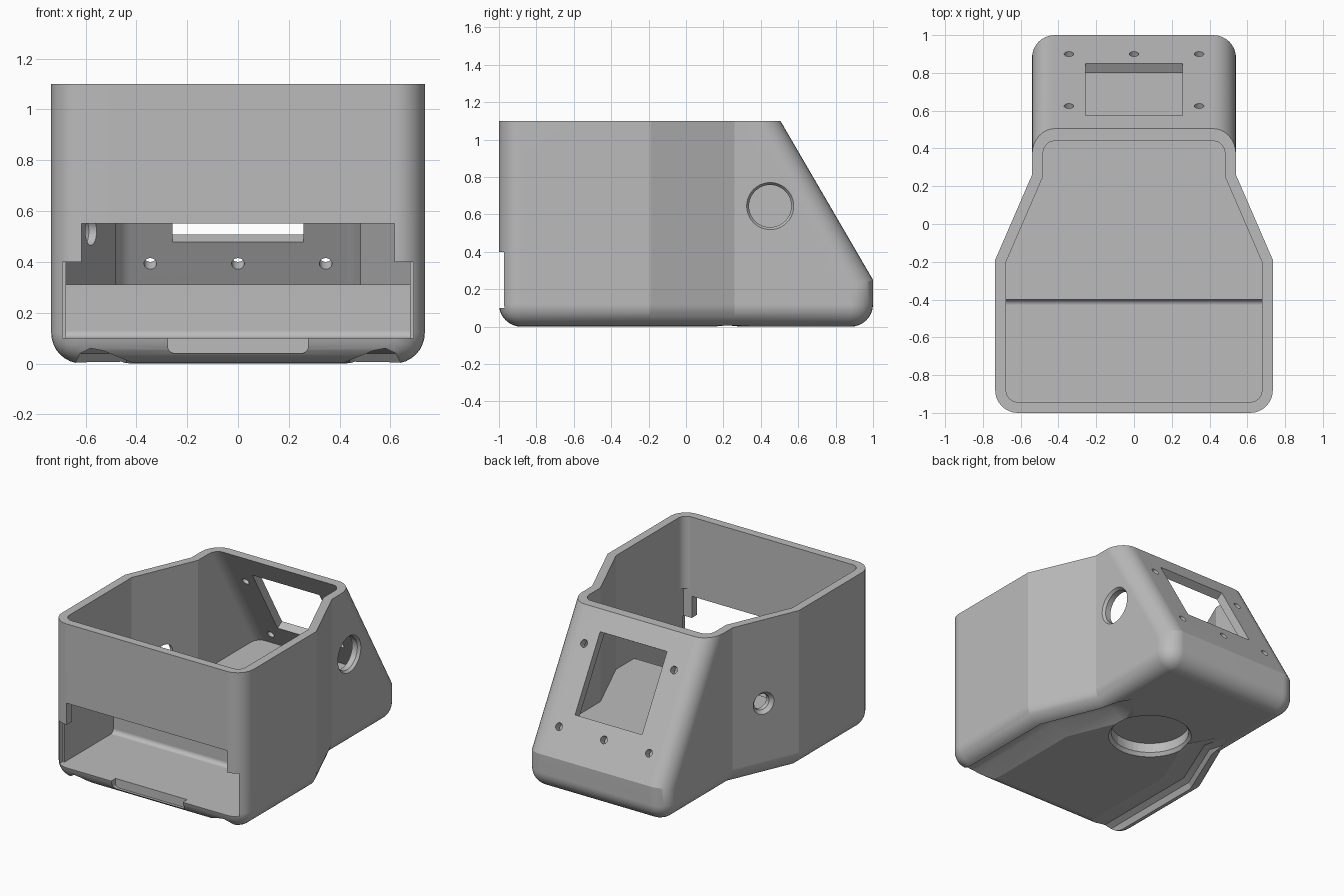
import bpy, bmesh, math
from mathutils import Vector, Matrix

cube = bpy.data.objects.get("Cube")
if cube:
    bpy.data.objects.remove(cube, do_unlink=True)

grey = bpy.data.materials.new("light_grey")
grey.use_nodes = True
COLOUR = (0.5, 0.5, 0.5, 1)
grey.diffuse_color = COLOUR
grey.node_tree.nodes["Principled BSDF"].inputs["Base Color"].default_value = COLOUR

SLOPE = Vector((0, 0.85, 0.495)).normalized()   # outward normal of the slanted back
RIM_Y, HEIGHT = 0.505, 1.1


def to_object(bm, name):
    bmesh.ops.recalc_face_normals(bm, faces=bm.faces)
    mesh = bpy.data.meshes.new(name)
    bm.to_mesh(mesh)
    bm.free()
    obj = bpy.data.objects.new(name, mesh)
    bpy.context.collection.objects.link(obj)
    mesh.materials.append(grey)
    return obj


def bevel(bm, edges, size, segments=8):
    bmesh.ops.bevel(bm, geom=edges, offset=size, segments=segments,
                    profile=0.5, affect='EDGES', clamp_overlap=True)


def shell_solid(name, half, z0, z1, slope_y, radius, round_bottom):
    """Mirrored footprint raised to a prism, sliced by the slanted back, corners rounded."""
    bm = bmesh.new()
    ring = half + [(-x, y) for x, y in reversed(half)]
    face = bm.faces.new([bm.verts.new((x, y, z0)) for x, y in ring])
    up = bmesh.ops.extrude_face_region(bm, geom=[face])
    bmesh.ops.translate(bm, vec=(0, 0, z1 - z0),
                        verts=[v for v in up["geom"] if isinstance(v, bmesh.types.BMVert)])
    cut = bmesh.ops.bisect_plane(bm, geom=bm.verts[:] + bm.edges[:] + bm.faces[:],
                                 plane_co=(0, slope_y, HEIGHT), plane_no=SLOPE, clear_outer=True)
    bmesh.ops.edgeloop_fill(bm, edges=[e for e in cut["geom_cut"]
                                       if isinstance(e, bmesh.types.BMEdge)])
    bmesh.ops.recalc_face_normals(bm, faces=bm.faces)
    chosen = []
    for e in bm.edges:
        a, b = (v.co for v in e.verts)
        upright = abs(a.z - b.z) > 0.1 and abs(a.y + b.y) > 1
        bottom = max(a.z, b.z) < z0 + 0.001
        if upright or (bottom and round_bottom):
            chosen.append(e)
    bevel(bm, chosen, radius)
    return to_object(bm, name)


def box(name, low, high, size=0, rule=None):
    """Box between two corners; edges whose midpoint meets the rule are rounded."""
    bm = bmesh.new()
    low, high = Vector(low), Vector(high)
    bmesh.ops.create_cube(bm, size=1, matrix=Matrix.Translation((low + high) / 2)
                          @ Matrix.Diagonal((*(high - low), 1)))
    if rule:
        bevel(bm, [e for e in bm.edges if rule((e.verts[0].co + e.verts[1].co) / 2)], size)
    return to_object(bm, name)


def drill(name, centre, axis, r1, r2, back, front):
    """Round cutter along an axis, from -back (r1) to +front (r2)."""
    bm = bmesh.new()
    axis = Vector(axis).normalized()
    where = Vector(centre) + axis * (front - back) / 2
    bmesh.ops.create_cone(bm, cap_ends=True, segments=48, radius1=r1, radius2=r2,
                          depth=front + back,
                          matrix=Matrix.Translation(where)
                          @ axis.to_track_quat('Z', 'Y').to_matrix().to_4x4())
    return to_object(bm, name)


def groove(name, side):
    """Scooped groove under one side, following the waist of the body."""
    bm = bmesh.new()
    rings = []
    for y, shift, lift in [(-1.1, 0, 0), (-0.19, 0, 0), (0.22, -0.17, 0), (0.45, -0.19, -0.06)]:
        section = [(0.65, -0.02), (0.62, 0.04), (0.58, 0.06), (0.53, 0.05), (0.36, -0.02)]
        rings.append([bm.verts.new((side * (x + shift), y, z + (lift if z > 0 else 0)
                                    )) for x, z in section])
    for r, s in zip(rings, rings[1:]):
        for i in range(len(r)):
            j = (i + 1) % len(r)
            bm.faces.new((r[i], r[j], s[j], s[i]))
    bm.faces.new(rings[0])
    bm.faces.new(rings[-1])
    return to_object(bm, name)


# Outer body
body = shell_solid("housing_body", [(0.735, -1), (0.735, -0.19), (0.54, 0.26), (0.54, 1)],
                   0, HEIGHT, RIM_Y, 0.12, True)

# Main cavity and the deeper tray at the front
cutters = [
    shell_solid("main_cavity", [(0.677, -0.942), (0.677, -0.2), (0.482, 0.25), (0.482, 0.96)],
                0.31, 1.3, RIM_Y - 0.066, 0.06, False),
    box("front_tray", (-0.677, -0.942, 0.1), (0.677, -0.4, 0.6), 0.03,
        lambda m: m.y > -0.41 and m.z < 0.11),
]

# Stepped front opening and finger notch
cutters += [
    box("front_slot_wide", (-0.69, -1.2, 0.1), (0.69, -0.935, 0.4)),
    box("front_slot_high", (-0.615, -1.2, 0.3), (0.615, -0.9, 0.55)),
    box("finger_notch", (-0.275, -1.2, 0.04), (0.275, -0.95, 0.2), 0.025,
        lambda m: abs(m.x) > 0.2 and m.z < 0.05),
]


def on_slope(x, y):
    return Vector((x, y, HEIGHT - (y - RIM_Y) * SLOPE.y / SLOPE.z))


# Window and screw holes in the slanted back
window = box("back_window", (-0.257, -0.273, -0.2), (0.257, 0.273, 0.2))
window.data.transform(Matrix.Translation(on_slope(0, 0.7125))
                      @ Matrix.Rotation(-math.atan2(SLOPE.y, SLOPE.z), 4, 'X'))
cutters.append(window)
for x, y in [(-0.345, 0.9), (0, 0.9), (0.345, 0.9), (-0.345, 0.625), (0.345, 0.625)]:
    cutters.append(drill("screw_hole", on_slope(x, y), SLOPE, 0.025, 0.025, 0.13, 0.1))

# Side holes with eased rims
waist = (-0.45, 0.195, 0)
cutters += [
    drill("large_side_hole", (0.54, 0.45, 0.645), (1, 0, 0), 0.113, 0.113, 0.2, 0.1),
    drill("large_hole_rim", (0.54, 0.45, 0.645), (1, 0, 0), 0.108, 0.133, 0.025, 0.01),
    drill("small_side_hole", (-0.631, 0.05, 0.52), waist, 0.055, 0.055, 0.2, 0.1),
    drill("small_hole_rim", (-0.631, 0.05, 0.52), waist, 0.05, 0.085, 0.03, 0.01),
]

# Underside: round recess and side grooves
cutters += [
    drill("base_recess", (0, 0.16, 0), (0, 0, -1), 0.25, 0.25, 0.09, 0.1),
    drill("base_recess_rim", (0, 0.16, 0), (0, 0, -1), 0.245, 0.275, 0.03, 0.01),
    groove("left_groove", 1),
    groove("right_groove", -1),
]

# Carve everything out of the body
bpy.context.view_layer.objects.active = body
for cutter in cutters:
    cutter.hide_render = True
    mod = body.modifiers.new(cutter.name, 'BOOLEAN')
    mod.operation = 'DIFFERENCE'
    mod.solver = 'EXACT'
    mod.object = cutter
    bpy.ops.object.modifier_apply(modifier=mod.name)
    bpy.data.objects.remove(cutter, do_unlink=True)

# Smooth rounded edges, keep folds crisp
for obj in bpy.context.selected_objects:
    obj.select_set(False)
body.select_set(True)
bpy.ops.object.shade_smooth_by_angle(angle=math.radians(20))
normals = body.modifiers.new("even_normals", 'WEIGHTED_NORMAL')
normals.keep_sharp = True
